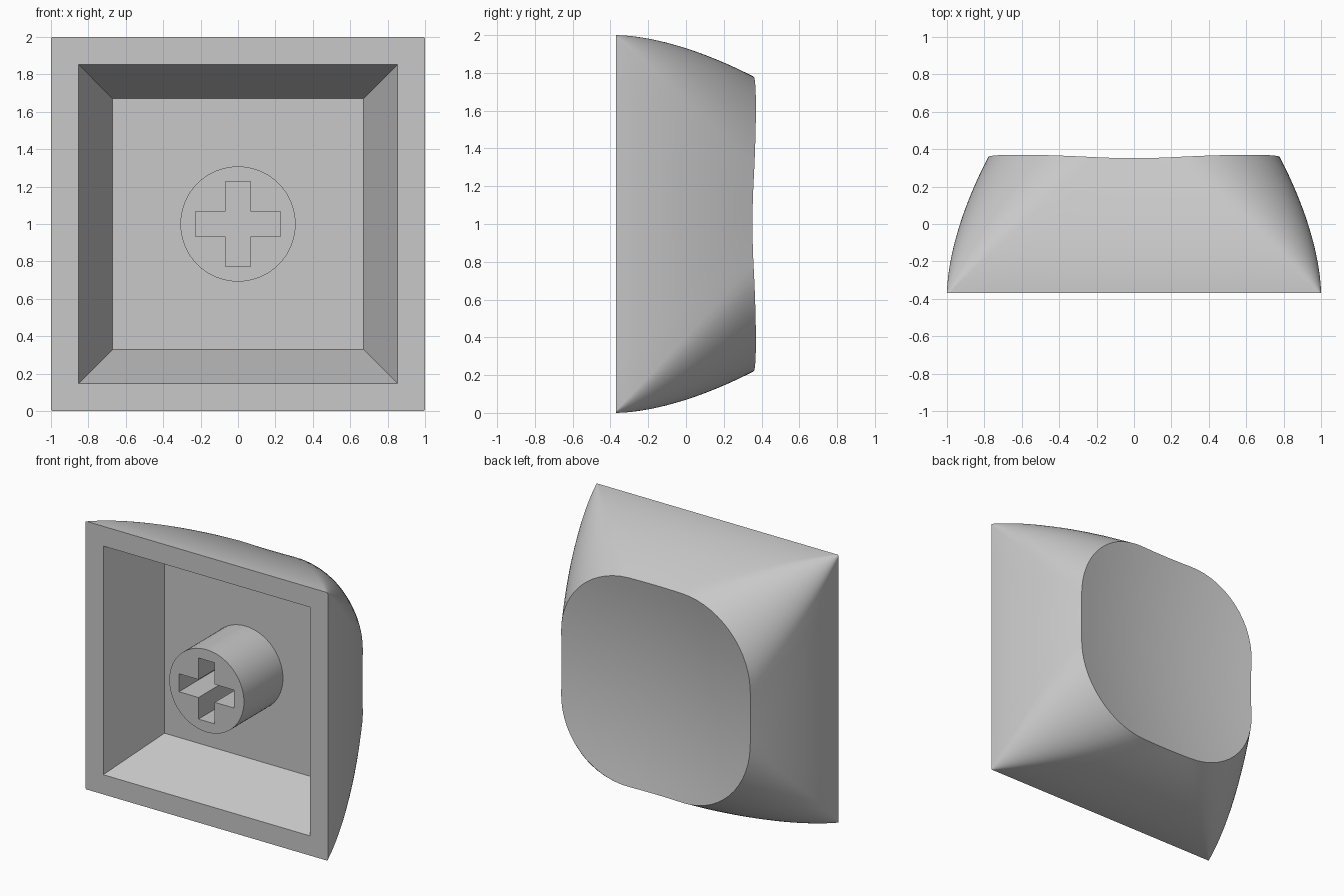
import bpy, bmesh, math

if "Cube" in bpy.data.objects:
    bpy.data.objects.remove(bpy.data.objects["Cube"])

BASE_Y = -0.37     # open side of the cap
FLOOR_Y = 0.09     # bottom of the cavity
CZ = 1.0           # centre height

grey = bpy.data.materials.new("light grey")
grey.diffuse_color = (0.58, 0.58, 0.58, 1)
grey.use_nodes = True
grey.node_tree.nodes["Principled BSDF"].inputs["Base Color"].default_value = grey.diffuse_color


def rounded_square(half, r, arc=14, straight=8):
    """Points of a rounded square, with a constant count for lofting."""
    pts = []
    c = half - r
    for q in range(4):
        a0 = q * math.pi / 2
        cx = c * (1 if q in (0, 3) else -1)
        cz = c * (1 if q in (0, 1) else -1)
        for i in range(arc + 1):
            a = a0 + i / arc * math.pi / 2
            pts.append((cx + r * math.cos(a), cz + r * math.sin(a)))
        # straight run to the next corner
        ux, uz = -math.sin(a0 + 0.0), math.cos(a0 + 0.0)
        ex, ez = pts[-1]
        dx, dz = ((-1, 0), (0, -1), (1, 0), (0, 1))[q]
        for i in range(1, straight):
            k = 2 * c * i / straight
            pts.append((ex + dx * k, ez + dz * k))
    return pts


def dish_y(x, z):
    return 0.279 + 0.12 * (x * x + z * z)


def ring(bm, pts, y):
    """Add points at depth y (a number or a list)."""
    ys = y if isinstance(y, list) else [y] * len(pts)
    return [bm.verts.new((x, d, z + CZ)) for (x, z), d in zip(pts, ys)]


def bridge(bm, a, b):
    n = len(a)
    for i in range(n):
        j = (i + 1) % n
        bm.faces.new((a[i], a[j], b[j], b[i]))


def fill_between(bm, outer, inner):
    """Flat face between two closed outlines."""
    edges = []
    for loop in (outer, inner):
        for i, v in enumerate(loop):
            w = loop[(i + 1) % len(loop)]
            edges.append(bm.edges.get((v, w)) or bm.edges.new((v, w)))
    bmesh.ops.triangle_fill(bm, use_beauty=True, use_dissolve=False,
                            edges=edges, normal=(0, -1, 0))


def finish(bm, name):
    bmesh.ops.recalc_face_normals(bm, faces=bm.faces[:])
    me = bpy.data.meshes.new(name)
    bm.to_mesh(me)
    bm.free()
    me.materials.append(grey)
    ob = bpy.data.objects.new(name, me)
    bpy.context.collection.objects.link(ob)
    bpy.ops.object.select_all(action='DESELECT')
    ob.select_set(True)
    bpy.context.view_layer.objects.active = ob
    bpy.ops.object.shade_smooth_by_angle(angle=math.radians(30))


# Cap shell: curved sides lofted from a sharp square to a soft rim
bm = bmesh.new()
rim = rounded_square(0.78, 0.56)
STEPS = 16
rings = []
for k in range(STEPS + 1):
    s = k / STEPS
    drop = 0.22 * s ** 1.7
    pts = rounded_square(1 - drop, 0.01 + 0.77 * s - drop)
    ys = [BASE_Y + s * (dish_y(*p) - BASE_Y) for p in rim]
    rings.append(ring(bm, pts, ys))

# Dished top: concentric rings shrinking to the centre
for k in range(1, 10):
    f = 1 - k / 10
    pts = [(x * f, z * f) for x, z in rim]
    rings.append(ring(bm, pts, [dish_y(*p) for p in pts]))
for a, b in zip(rings, rings[1:]):
    bridge(bm, a, b)
centre = bm.verts.new((0, dish_y(0, 0), CZ))
last = rings[-1]
for i in range(len(last)):
    bm.faces.new((last[i], last[(i + 1) % len(last)], centre))

# Tapered cavity and flat edge around its opening
corners = [(1, 1), (-1, 1), (-1, -1), (1, -1)]
mouth = ring(bm, [(0.853 * x, 0.853 * z) for x, z in corners], BASE_Y)
floor = ring(bm, [(0.67 * x, 0.67 * z) for x, z in corners], FLOOR_Y)
bridge(bm, mouth, floor)
bm.faces.new(floor)
fill_between(bm, rings[0], mouth)
finish(bm, "cap_shell")

# Stem: round post with a cross-shaped socket
bm = bmesh.new()
circle = [(0.308 * math.cos(i * math.tau / 64), 0.308 * math.sin(i * math.tau / 64))
          for i in range(64)]
L, W = 0.228, 0.067
cross = []
for q in range(4):
    c, s = (1, 0, -1, 0)[q], (0, 1, 0, -1)[q]
    for x, z in ((L, -W), (L, W), (W, W)):
        cross.append((c * x - s * z, s * x + c * z))
ends = []
for y in (BASE_Y, FLOOR_Y + 0.01):
    outer, inner = ring(bm, circle, y), ring(bm, cross, y)
    fill_between(bm, outer, inner)
    ends.append((outer, inner))
bridge(bm, ends[0][0], ends[1][0])
bridge(bm, ends[0][1], ends[1][1])
finish(bm, "stem")
